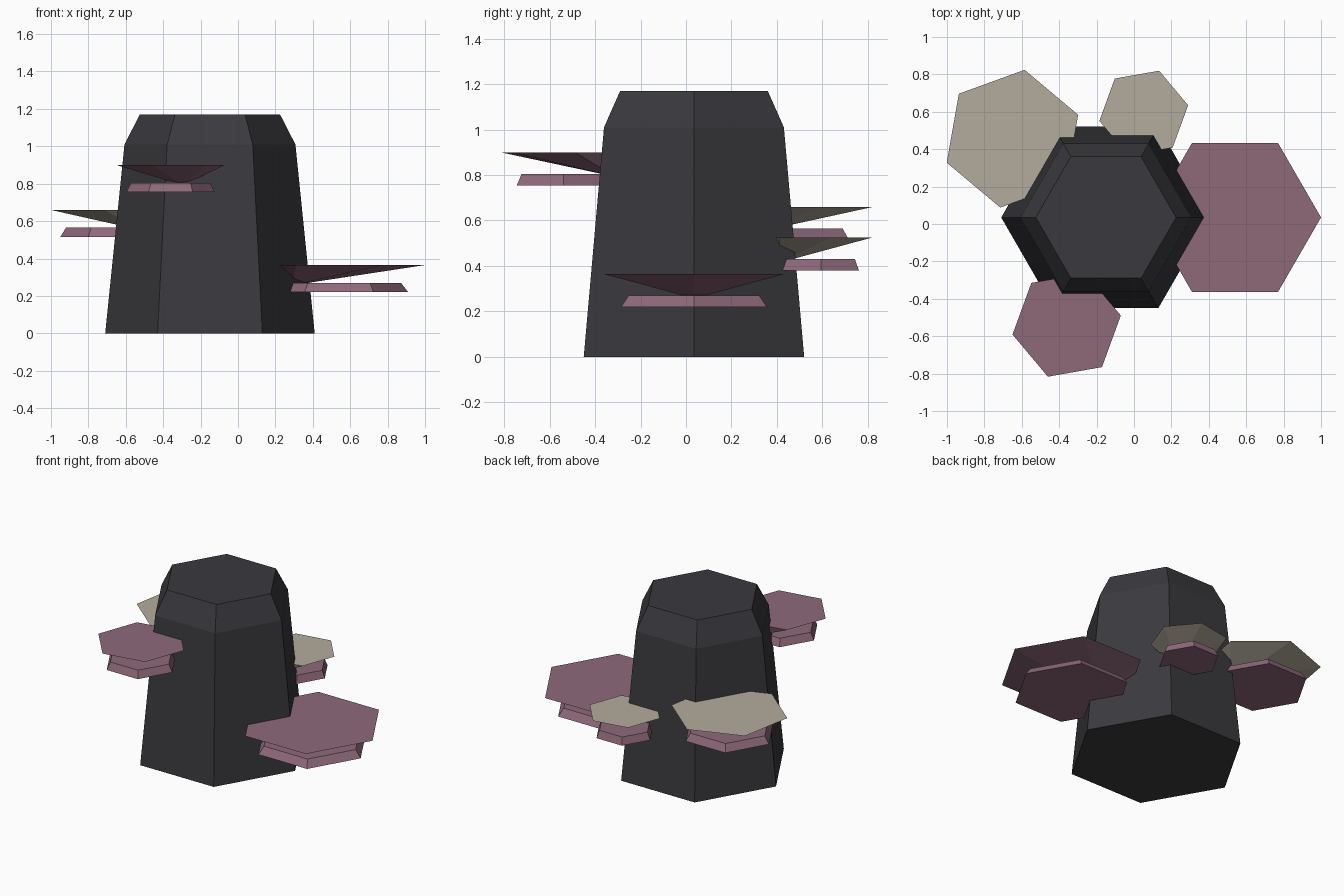
import bpy, bmesh
from math import cos, sin, radians

cube = bpy.data.objects.get("Cube")
if cube:
    bpy.data.objects.remove(cube, do_unlink=True)


def material(name, color):
    mat = bpy.data.materials.new(name)
    mat.use_nodes = True
    mat.diffuse_color = (*color, 1)
    mat.node_tree.nodes["Principled BSDF"].inputs["Base Color"].default_value = (*color, 1)
    return mat


charcoal = material("charcoal_bark", (0.042, 0.042, 0.049))
mauve = material("mauve_fungus", (0.275, 0.142, 0.195))
cream = material("cream_fungus", (0.456, 0.413, 0.337))


def hex_ring(bm, center, radius, z, turn=0):
    """Six vertices around a center, first one towards +x."""
    return [bm.verts.new((center[0] + radius * cos(radians(60 * i + turn)),
                          center[1] + radius * sin(radians(60 * i + turn)), z))
            for i in range(6)]


def finish(name, bm, mat):
    bmesh.ops.recalc_face_normals(bm, faces=bm.faces[:])
    mesh = bpy.data.meshes.new(name)
    bm.to_mesh(mesh)
    bm.free()
    mesh.materials.append(mat)
    obj = bpy.data.objects.new(name, mesh)
    bpy.context.collection.objects.link(obj)


def hex_stack(name, center, profile, mat):
    """Closed six-sided solid from (radius, height) levels."""
    bm = bmesh.new()
    rings = [hex_ring(bm, center, r, z) for r, z in profile]
    bm.faces.new(rings[0])
    bm.faces.new(rings[-1])
    for low, high in zip(rings, rings[1:]):
        for i in range(6):
            j = (i + 1) % 6
            bm.faces.new((low[i], low[j], high[j], high[i]))
    finish(name, bm, mat)


def bracket_cap(name, center, radius, z, turn, apex, mat):
    """Flat hexagonal top tapering down to a point inside the trunk."""
    bm = bmesh.new()
    rim = hex_ring(bm, center, radius, z, turn)
    tip = bm.verts.new(apex)
    bm.faces.new(rim)
    for i in range(6):
        bm.faces.new((rim[i], rim[(i + 1) % 6], tip))
    finish(name, bm, mat)


# Tapered trunk with a chamfered top
hex_stack("trunk", (-0.15, 0.035), [(0.56, 0), (0.457, 1.01), (0.375, 1.17)], charcoal)

# Shelf fungi: name, center, cap radius, cap height, turn, underside tip, colour
fungi = [
    ("left_fungus", (0.54, 0.035), 0.46, 0.365, 0, (0.29, 0.035), mauve),
    ("front_fungus", (-0.36, -0.54), 0.294, 0.90, 10, (-0.295, -0.31), mauve),
    ("back_right_fungus", (-0.65, 0.456), 0.374, 0.66, 20, (-0.52, 0.33), cream),
    ("back_left_fungus", (0.052, 0.593), 0.241, 0.525, 10, (0.0, 0.42), cream),
]
for name, center, radius, z, turn, tip, mat in fungi:
    bracket_cap(name + "_cap", center, radius, z, turn, (*tip, z - 0.108), mat)
    # Lower shelf, slightly wider at its base
    hex_stack(name + "_lower_shelf", center,
              [(0.804 * radius, z - 0.145), (0.72 * radius, z - 0.095)], mauve)
